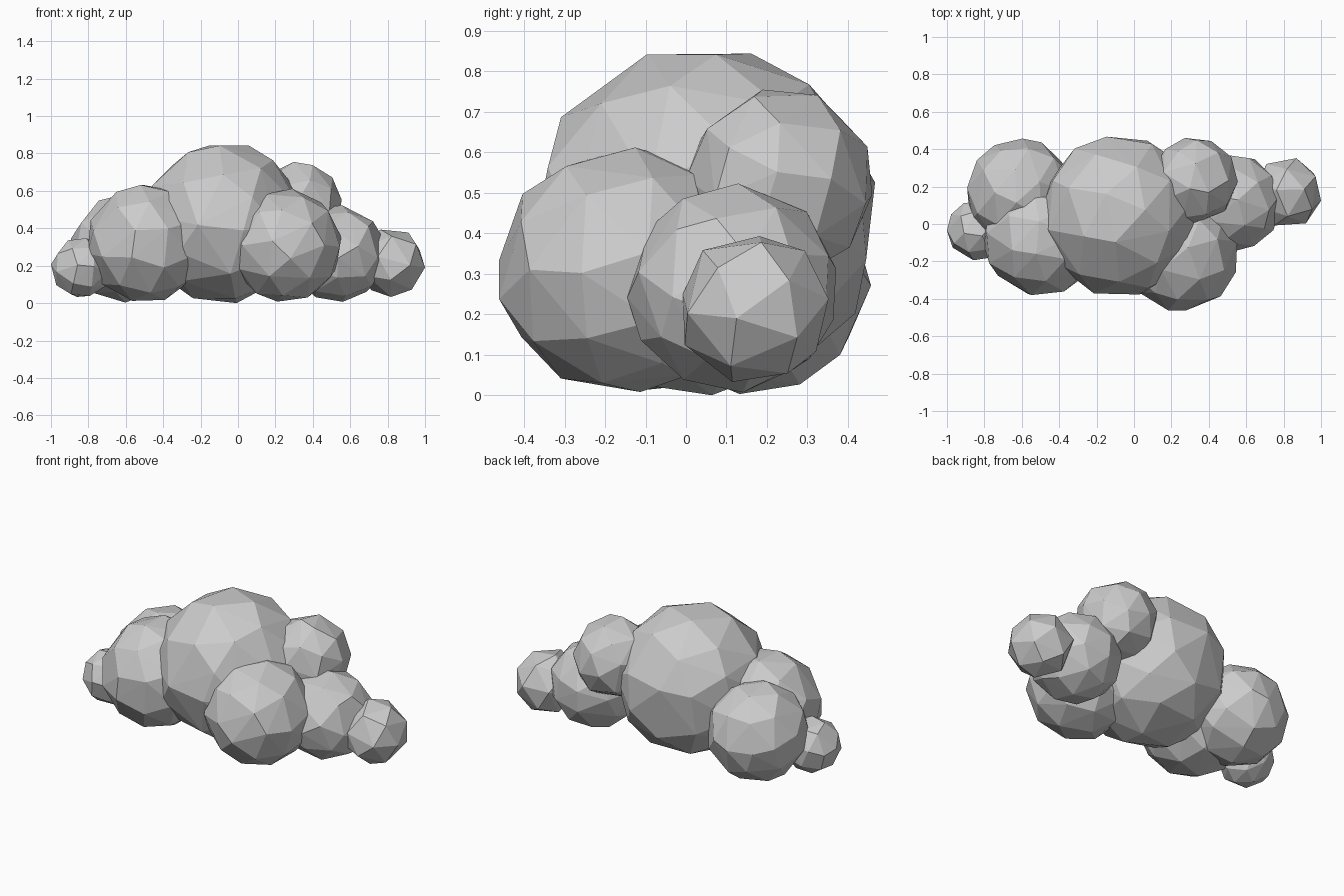
import bpy, bmesh, math, random
from mathutils import Vector, Euler

if "Cube" in bpy.data.objects:
    bpy.data.objects.remove(bpy.data.objects["Cube"])

random.seed(7)


def puff(name, centre, radius, points):
    """Faceted ball: hull of evenly spread points, randomly turned, fitted to its radius."""
    turn = Euler([random.uniform(0, 6.28) for _ in range(3)]).to_matrix()
    verts = []
    for i in range(points):
        z = 1 - 2 * (i + 0.5) / points
        a = i * math.pi * (3 - math.sqrt(5))
        s = math.sqrt(1 - z * z)
        v = Vector((s * math.cos(a), s * math.sin(a), z))
        v += Vector([random.uniform(-0.07, 0.07) for _ in range(3)])
        verts.append(turn @ v.normalized())

    # fit the extents to exactly one diameter on every axis
    for k in range(3):
        lo = min(v[k] for v in verts)
        hi = max(v[k] for v in verts)
        for v in verts:
            v[k] = ((v[k] - lo) / (hi - lo) * 2 - 1) * radius

    bm = bmesh.new()
    for v in verts:
        bm.verts.new(v)
    bmesh.ops.convex_hull(bm, input=bm.verts[:])
    bmesh.ops.recalc_face_normals(bm, faces=bm.faces[:])
    mesh = bpy.data.meshes.new(name)
    bm.to_mesh(mesh)
    bm.free()
    obj = bpy.data.objects.new(name, mesh)
    obj.location = centre
    bpy.context.collection.objects.link(obj)


# large central puff
puff("centre_puff", (-0.09, 0.045, 0.422), 0.422, 46)

# left side
puff("left_front_puff", (-0.495, -0.07, 0.322), 0.31, 42)
puff("left_back_puff", (-0.605, 0.17, 0.29), 0.287, 42)
puff("left_end_puff", (-0.843, -0.037, 0.19), 0.157, 30)

# right side
puff("right_front_puff", (0.25, -0.16, 0.31), 0.302, 42)
puff("right_upper_puff", (0.325, 0.23, 0.525), 0.23, 34)
puff("right_middle_puff", (0.525, 0.113, 0.265), 0.258, 40)
puff("right_end_puff", (0.82, 0.172, 0.213), 0.18, 22)
